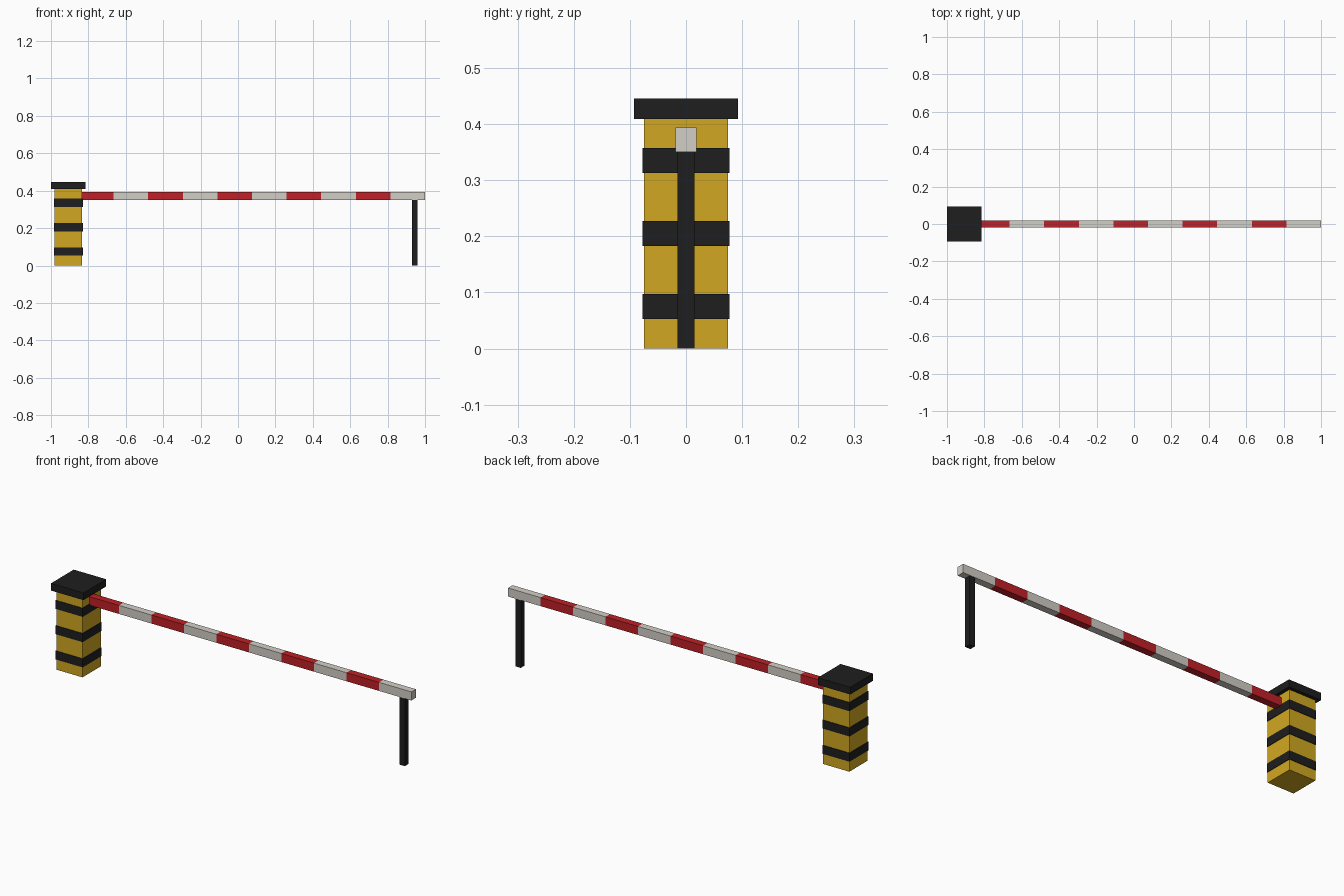
import bpy

if "Cube" in bpy.data.objects:
    bpy.data.objects.remove(bpy.data.objects["Cube"])


def material(name, rgb):
    m = bpy.data.materials.new(name)
    m.diffuse_color = (*rgb, 1)
    m.use_nodes = True
    m.node_tree.nodes["Principled BSDF"].inputs["Base Color"].default_value = m.diffuse_color
    return m


YELLOW = material("yellow", (0.64, 0.39, 0.015))
BLACK = material("black", (0.013, 0.013, 0.013))
RED = material("red", (0.52, 0.015, 0.02))
WHITE = material("white", (0.65, 0.62, 0.57))


def box(name, x, sx, sy, z0, z1, mat):
    """Box centred on y = 0, spanning z0 to z1."""
    bpy.ops.mesh.primitive_cube_add(size=1, location=(x, 0, (z0 + z1) / 2))
    o = bpy.context.object
    o.name = name
    o.scale = (sx, sy, z1 - z0)
    bpy.ops.object.transform_apply(location=False, rotation=False, scale=True)
    o.data.materials.append(mat)
    return o


POST_X = -0.9075

# Post with cap
box("post", POST_X, 0.149, 0.149, 0, 0.41, YELLOW)
box("post_cap", POST_X, 0.185, 0.185, 0.409, 0.446, BLACK)

# Black warning bands around the post
for i in range(3):
    z = 0.075 + 0.13 * i
    box(f"post_band_{i + 1}", POST_X, 0.155, 0.155, z - 0.022, z + 0.022, BLACK)

# Striped barrier arm, alternating from the post outwards
SEG = 0.185
for i in range(10):
    box(f"arm_stripe_{i + 1}", -0.85 + SEG * (i + 0.5), SEG, 0.037, 0.35, 0.394,
        WHITE if i % 2 else RED)

# Rest under the free end
box("arm_rest", 0.945, 0.03, 0.03, 0, 0.352, BLACK)
